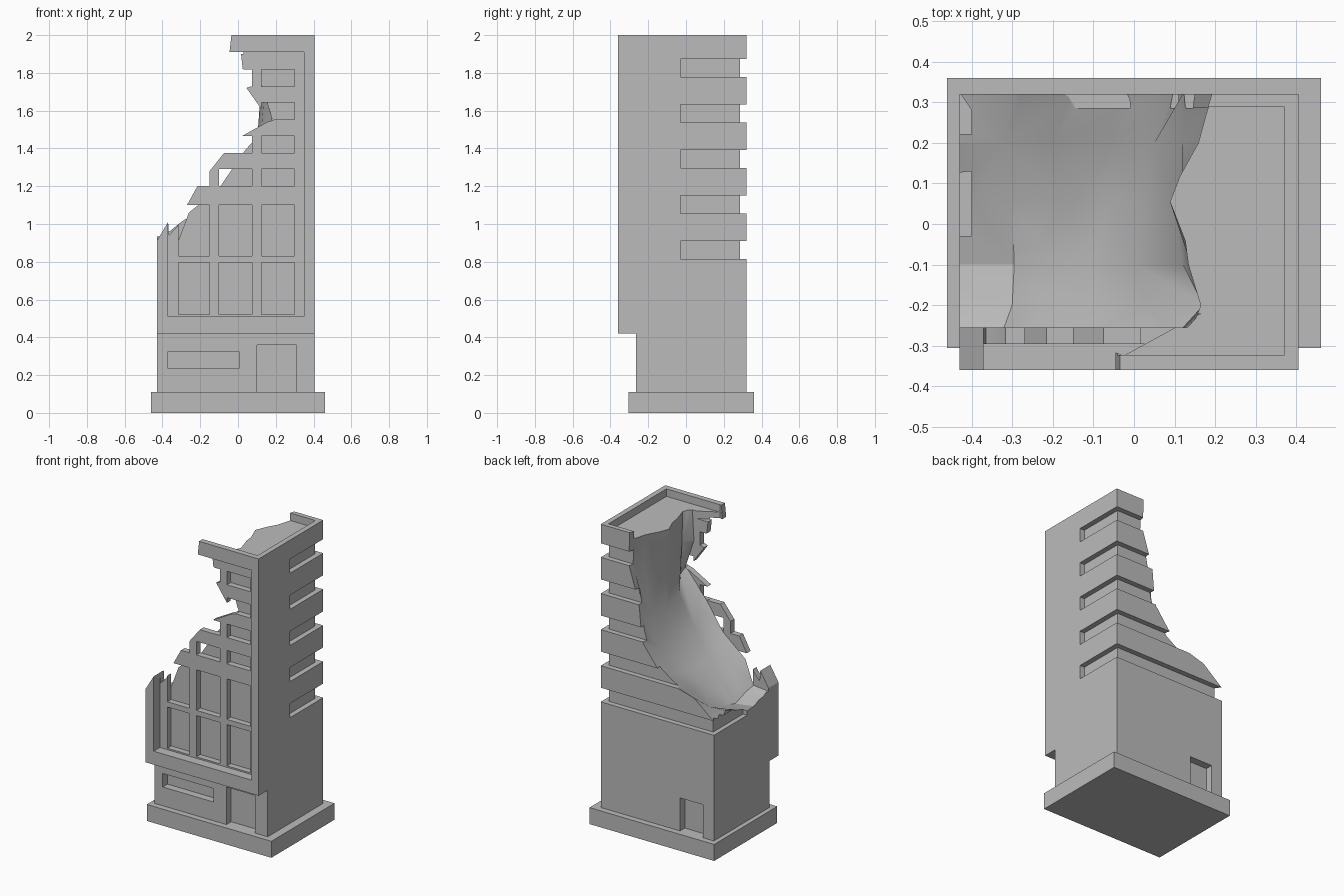
import bpy
import bmesh
import math

if "Cube" in bpy.data.objects:
    bpy.data.objects.remove(bpy.data.objects["Cube"])

concrete = bpy.data.materials.new("concrete grey")
concrete.use_nodes = True
GREY = (0.5, 0.5, 0.5, 1)
concrete.diffuse_color = GREY
concrete.node_tree.nodes["Principled BSDF"].inputs["Base Color"].default_value = GREY


def loft(bm, rings):
    """Closed solid through rings that all have the same number of points."""
    loops = [[bm.verts.new(p) for p in ring] for ring in rings]
    count = len(loops[0])
    for a, b in zip(loops, loops[1:]):
        for i in range(count):
            j = (i + 1) % count
            bm.faces.new((a[i], a[j], b[j], b[i]))
    bm.faces.new(loops[0])
    bm.faces.new(loops[-1])


def along_y(profile, *ys):
    return [[(x, y, z) for x, z in profile] for y in ys]


def along_z(profile, *zs):
    return [[(x, y, z) for x, y in profile] for z in zs]


def along_x(profile, *xs):
    return [[(x, y, z) for y, z in profile] for x in xs]


def box(xs, ys, zs):
    (a, b), (c, d) = xs, ys
    return along_z([(a, c), (b, c), (b, d), (a, d)], *zs)


def build(name, *solids):
    bm = bmesh.new()
    for rings in solids:
        loft(bm, rings)
    bmesh.ops.recalc_face_normals(bm, faces=bm.faces)
    mesh = bpy.data.meshes.new(name)
    bm.to_mesh(mesh)
    bm.free()
    mesh.materials.append(concrete)
    obj = bpy.data.objects.new(name, mesh)
    bpy.context.collection.objects.link(obj)
    return obj


def carve(target, *solids):
    cutter = build("cutter", *solids)
    cutter.hide_render = True
    mod = target.modifiers.new("cut", "BOOLEAN")
    mod.operation = "DIFFERENCE"
    mod.solver = "EXACT"
    mod.object = cutter
    bpy.context.view_layer.objects.active = target
    bpy.ops.object.modifier_apply(modifier=mod.name)
    bpy.data.objects.remove(cutter)


# Plinth and tower with its overhanging upper storeys
build("plinth", box((-.46, .46), (-.305, .36), (0, .11)))
tower = build("ruined_tower", along_x(
    [(-.265, .1), (.32, .1), (.32, 2), (-.36, 2), (-.36, .42), (-.265, .42)],
    -.43, .405))

# Street front: shop window and door, plus the back door
carve(tower,
      box((-.37, .005), (-.5, -.215), (.235, .325)),
      box((.10, .31), (-.5, -.215), (.11, .36)),
      box((-.35, -.18), (.27, .5), (.11, .33)))

# Large front panel, then the deeper windows inside it
carve(tower, box((-.37, .35), (-.5, -.295), (.51, 1.91)))
columns = [(-.315, -.15), (-.10, .075), (.125, .30)]
rows = [(.52, .795), (.83, 1.10)]
rows += [(1.2 + .176 * i, 1.29 + .176 * i) for i in range(4)]
carve(tower, *[box(c, (-.5, -.255), r) for c in columns for r in rows])

# Grooves wrapping both sides and the back
groove = [(-.5, -.03), (-.4, -.03), (-.4, .285), (.37, .285),
          (.37, -.03), (.5, -.03), (.5, .5), (-.5, .5)]
carve(tower, *[along_z(groove, .815 + .241 * i, .909 + .241 * i) for i in range(5)])

# Sunken roof behind the parapet
carve(tower, box((-.4, .37), (-.322, .288), (1.95, 2.2)))

# Jagged break through the front wall
jagged = [(-.035, 2.1), (-.035, 2), (-.045, 1.91), (.015, 1.91), (.025, 1.82),
          (.075, 1.81), (.075, 1.73), (.045, 1.72), (.13, 1.6), (.135, 1.64),
          (.19, 1.55), (.155, 1.54), (.02, 1.465), (.075, 1.455), (.075, 1.43),
          (.02, 1.375), (-.075, 1.375), (-.15, 1.28), (-.15, 1.2), (-.215, 1.2),
          (-.27, 1.1), (-.23, 1.09), (-.31, 1.02), (-.32, .99), (-.365, .94),
          (-.37, 1.01), (-.43, .91), (-.6, .85), (-.6, 2.1)]
carve(tower, along_y(jagged, -.5, -.25))
carve(tower, along_z([(-.025, -.324), (.165, -.22), (-.3, -.22)], 1.9, 2.2))

# Hollow torn through the floors: cross-sections from front to back
sections = {
    -.255: [(.14, 2.1), (.12, 1.75), (.18, 1.56), (.03, 1.38),
            (-.10, 1.19), (-.26, 1.06), (-.32, .90), (-.6, .87)],
    -.20: [(.16, 2.1), (.17, 1.75), (.18, 1.53), (.03, 1.32),
           (-.10, 1.14), (-.22, 1.0), (-.30, .87), (-.6, .88)],
    -.10: [(.13, 2.1), (.14, 1.7), (.12, 1.45), (0, 1.25),
           (-.10, 1.08), (-.2, .95), (-.295, .83), (-.6, .87)],
    .055: [(.07, 2.1), (.12, 1.7), (.10, 1.42), (.03, 1.2),
           (-.06, 1.05), (-.18, .95), (-.30, .88), (-.6, .86)],
    .20: [(.15, 2.1), (.17, 1.75), (.12, 1.45), (.05, 1.22),
          (-.05, 1.08), (-.2, 1.0), (-.32, .93), (-.6, .94)],
    .34: [(.195, 2.1), (.205, 1.8), (.12, 1.53), (.10, 1.3),
          (0, 1.17), (-.15, 1.07), (-.29, 1.03), (-.6, .78)],
}
carve(tower, [[(x, y, z) for x, z in pts + [(-.6, 2.1)]]
              for y, pts in sections.items()])

# Smooth the torn surface, keep the masonry crisp
bpy.ops.object.select_all(action="DESELECT")
tower.select_set(True)
bpy.context.view_layer.objects.active = tower
bpy.ops.object.shade_smooth_by_angle(angle=math.radians(30))
